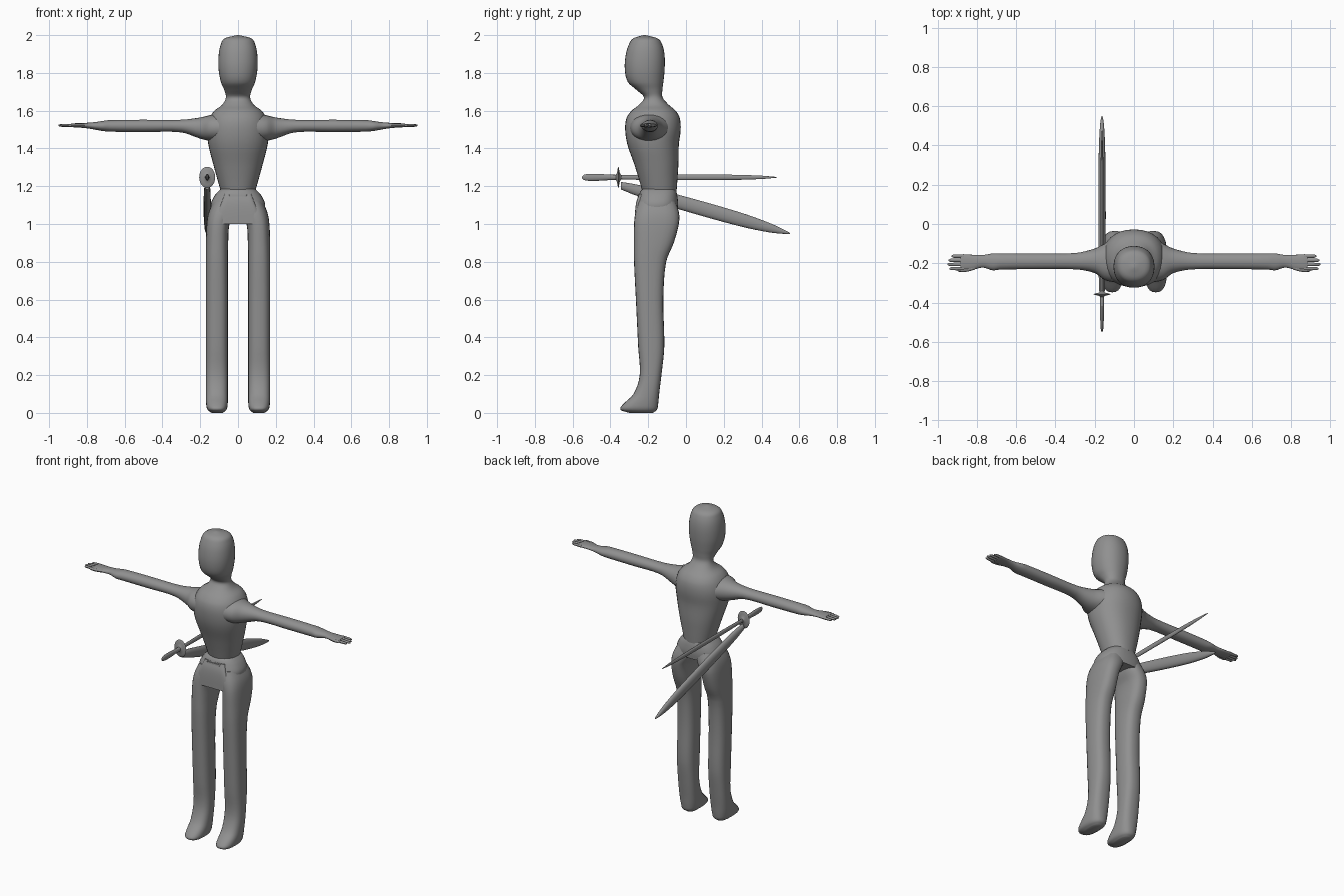
import bpy
import bmesh
from math import cos, sin, tau, copysign, radians

default_cube = bpy.data.objects.get("Cube")
if default_cube:
    bpy.data.objects.remove(default_cube, do_unlink=True)

clay = bpy.data.materials.new("clay_grey")
clay.use_nodes = True
GREY = (0.28, 0.28, 0.28, 1)
clay.diffuse_color = GREY
clay.node_tree.nodes["Principled BSDF"].inputs["Base Color"].default_value = GREY


def resample(rings, steps):
    """Smoothly interpolate the ring parameters along the body."""
    result = []
    for i in range(len(rings) - 1):
        b, c = rings[i], rings[i + 1]
        a = rings[i - 1] if i else b
        d = rings[i + 2] if i + 2 < len(rings) else c
        for s in range(steps):
            t = s / steps
            row = []
            for k in range(len(b)):
                # Tangents respect the uneven spacing of the rings
                span = c[0] - b[0]
                m0 = (c[k] - a[k]) / (c[0] - a[0]) * span
                m1 = (d[k] - b[k]) / (d[0] - b[0]) * span
                h = t * t * (3 - 2 * t)
                row.append(b[k] * (1 - h) + c[k] * h
                           + m0 * t * (1 - t) ** 2 - m1 * t * t * (1 - t))
            result.append(row)
    result.append(rings[-1])
    return result


def loft(name, axis, rings, power=2, sides=24, steps=4, mirror=1):
    """Skin rounded sections: (position, low u, high u, low v, high v)."""
    bm = bmesh.new()
    loops = []
    for pos, u0, u1, v0, v1 in resample(rings, steps):
        loop = []
        for i in range(sides):
            c, s = cos(tau * i / sides), sin(tau * i / sides)
            u = (u0 + u1) / 2 + (u1 - u0) / 2 * copysign(abs(c) ** (2 / power), c)
            v = (v0 + v1) / 2 + (v1 - v0) / 2 * copysign(abs(s) ** (2 / power), s)
            p = {"x": (pos, u, v), "y": (u, pos, v), "z": (u, v, pos)}[axis]
            loop.append(bm.verts.new((p[0] * mirror, p[1], p[2])))
        loops.append(loop)
    for low, high in zip(loops, loops[1:]):
        for i in range(sides):
            j = (i + 1) % sides
            bm.faces.new((low[i], low[j], high[j], high[i]))
    bm.faces.new(loops[0])
    bm.faces.new(loops[-1])
    bmesh.ops.recalc_face_normals(bm, faces=bm.faces)
    mesh = bpy.data.meshes.new(name)
    bm.to_mesh(mesh)
    bm.free()
    mesh.materials.append(clay)
    obj = bpy.data.objects.new(name, mesh)
    bpy.context.collection.objects.link(obj)
    bpy.ops.object.select_all(action="DESELECT")
    obj.select_set(True)
    bpy.context.view_layer.objects.active = obj
    bpy.ops.object.shade_smooth_by_angle(angle=radians(45))
    return obj


def body(name, rows, **options):
    """Symmetric upright form from (height, half width, front, back)."""
    return loft(name, "z", [(z, -w, w, f, b) for z, w, f, b in rows], **options)


def spindle(name, start, end, rows, x=-0.163, **options):
    """Long form running front to back from (fraction, half width, half height)."""
    rings = []
    for t, w, h in rows:
        y = start[0] + (end[0] - start[0]) * t
        z = start[1] + (end[1] - start[1]) * t
        rings.append((y, x - w, x + w, z - h, z + h))
    return loft(name, "y", rings, **options)


# Torso, neck and head in one continuous skin
body("torso_and_head", [
    (1.17, .09, -.23, -.05), (1.24, .11, -.25, -.045), (1.32, .132, -.275, -.04),
    (1.42, .157, -.31, -.038), (1.5, .163, -.322, -.028), (1.56, .15, -.315, -.033),
    (1.6, .125, -.288, -.055), (1.63, .085, -.25, -.09), (1.67, .064, -.222, -.124),
    (1.71, .073, -.262, -.125), (1.75, .09, -.307, -.12), (1.82, .103, -.324, -.113),
    (1.9, .102, -.318, -.114), (1.96, .088, -.298, -.13), (1.985, .066, -.275, -.155),
    (2.0, .006, -.226, -.214)], power=2.2, sides=32)

# Pelvis with a thin front panel hanging between the legs
body("pelvis", [
    (1.07, .142, -.262, -.045), (1.11, .143, -.262, -.042), (1.15, .124, -.25, -.046),
    (1.175, .103, -.24, -.052), (1.19, .085, -.225, -.06)], power=2.5, sides=32)
body("front_panel", [
    (1.0, .12, -.272, -.235), (1.07, .105, -.269, -.21), (1.12, .085, -.262, -.2),
    (1.16, .07, -.247, -.2)], power=6)
body("waist_tab", [(1.145, .045, -.256, -.23), (1.155, .05, -.254, -.22)], power=5)

# Legs flow down into pointed feet
leg_rings = [
    (.0, .08, .14, -.3, -.175), (.015, .062, .16, -.345, -.155),
    (.04, .055, .168, -.338, -.148), (.1, .054, .17, -.278, -.142),
    (.2, .054, .17, -.245, -.13), (.35, .054, .17, -.253, -.115),
    (.6, .054, .17, -.265, -.12), (.8, .054, .17, -.275, -.105),
    (.9, .052, .17, -.276, -.065), (1.0, .045, .166, -.275, -.038),
    (1.06, .018, .156, -.268, -.037), (1.12, .0, .13, -.25, -.055)]

# Arms flare into the shoulders and flatten into the palms
arm_rings = [
    (.08, -.3, -.06, 1.43, 1.59), (.15, -.285, -.1, 1.44, 1.576),
    (.2, -.25, -.125, 1.452, 1.564), (.3, -.231, -.148, 1.485, 1.552),
    (.5, -.23, -.15, 1.487, 1.552), (.68, -.232, -.15, 1.489, 1.55),
    (.72, -.236, -.15, 1.493, 1.545), (.77, -.222, -.158, 1.502, 1.538),
    (.82, -.233, -.157, 1.509, 1.535), (.87, -.236, -.154, 1.512, 1.533),
    (.885, -.232, -.157, 1.515, 1.531)]

finger_tips = (.93, .945, .95, .94)
for side, mirror in (("left", 1), ("right", -1)):
    loft(side + "_leg", "z", leg_rings, power=2.6, mirror=mirror)
    loft(side + "_arm", "x", arm_rings, power=2.1, mirror=mirror)
    for n, tip in enumerate(finger_tips):
        y = -.164 - .021 * n
        loft(f"{side}_finger_{n + 1}", "x",
             [(.865, y - .009, y + .009, 1.514, 1.531),
              (tip - .01, y - .008, y + .008, 1.515, 1.529),
              (tip, y - .003, y + .003, 1.519, 1.525)],
             sides=8, steps=2, mirror=mirror)
    loft(side + "_thumb", "x",
         [(.81, -.232, -.21, 1.513, 1.531), (.85, -.243, -.225, 1.513, 1.531),
          (.89, -.244, -.229, 1.515, 1.529), (.9, -.239, -.234, 1.519, 1.525)],
         sides=8, steps=2, mirror=mirror)

# Sword: grip, round guard and slender blade
HEIGHT = 1.247
spindle("sword_grip", (-.55, HEIGHT), (-.35, HEIGHT), [
    (0, .002, .005), (.06, .006, .015), (.3, .009, .019),
    (.7, .01, .015), (1, .012, .013)], sides=12)
spindle("sword_guard", (-.378, HEIGHT), (-.338, HEIGHT), [
    (0, .006, .008), (.3, .016, .022), (.45, .04, .053), (.55, .04, .053),
    (.7, .016, .022), (1, .006, .008)], sides=24, steps=2)
spindle("sword_blade", (-.36, HEIGHT), (.48, HEIGHT), [
    (0, .007, .011), (.3, .008, .015), (.7, .008, .014),
    (.9, .005, .009), (1, .001, .002)], sides=12)

# Scabbard slopes down behind the hip
spindle("scabbard", (-.345, 1.203), (.55, .95), [
    (0, .014, .02), (.1, .017, .03), (.35, .019, .038), (.7, .018, .037),
    (.88, .014, .025), (.97, .008, .01), (1, .002, .003)], sides=16)
